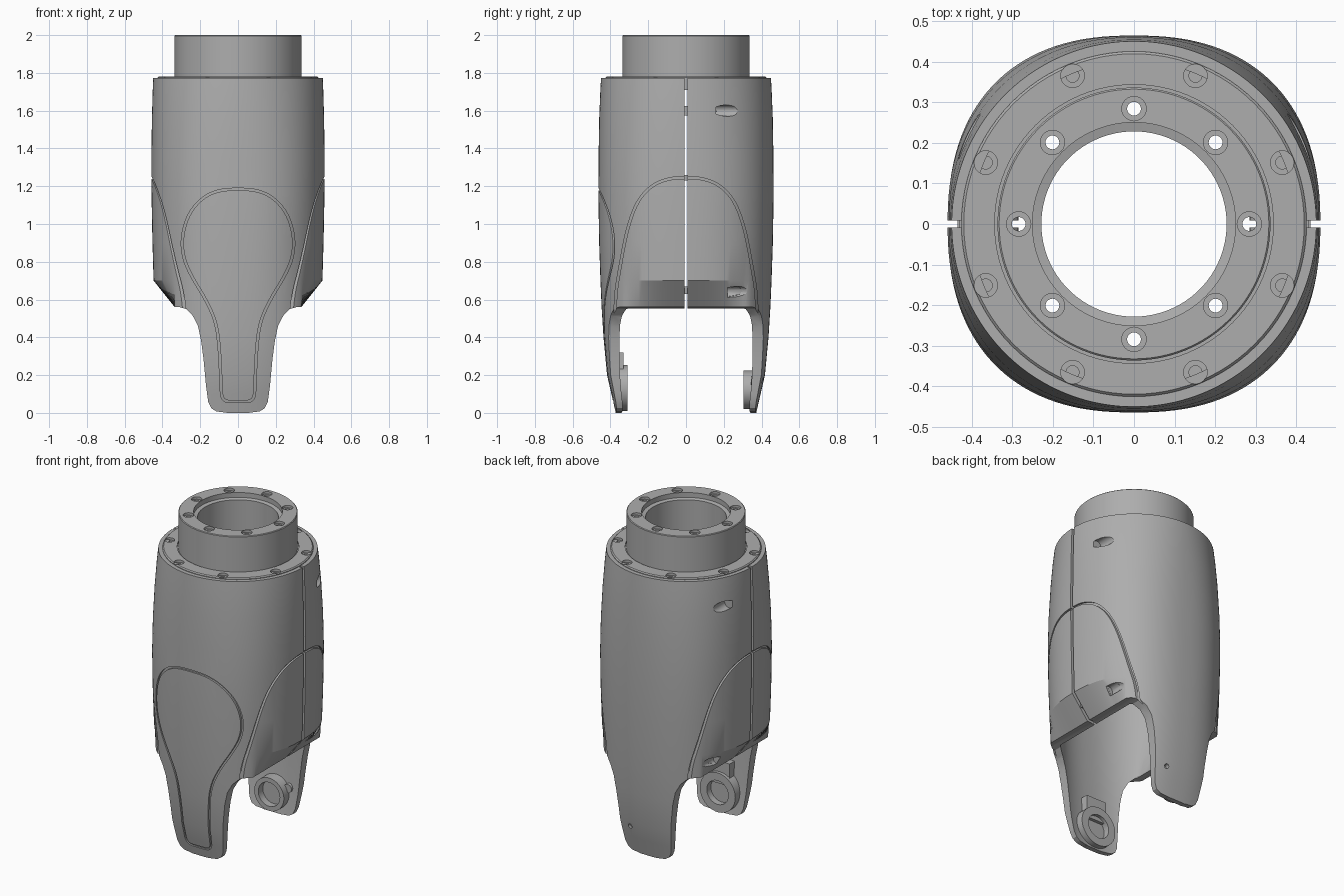
import bpy, bmesh, math
from mathutils import Vector, Matrix

if "Cube" in bpy.data.objects:
    bpy.data.objects.remove(bpy.data.objects["Cube"])

grey = bpy.data.materials.new("satin_grey")
grey.use_nodes = True
grey.diffuse_color = (0.42, 0.42, 0.42, 1)
grey.node_tree.nodes["Principled BSDF"].inputs["Base Color"].default_value = grey.diffuse_color


def make(name, bm):
    bmesh.ops.recalc_face_normals(bm, faces=bm.faces)
    mesh = bpy.data.meshes.new(name)
    bm.to_mesh(mesh)
    bm.free()
    mesh.materials.append(grey)
    ob = bpy.data.objects.new(name, mesh)
    bpy.context.collection.objects.link(ob)
    return ob


def skin_rings(bm, rings):
    """Join a closed cycle of closed rings into a hollow solid."""
    rows = [[bm.verts.new(p) for p in ring] for ring in rings]
    for i, row in enumerate(rows):
        nxt = rows[(i + 1) % len(rows)]
        for k in range(len(row)):
            j = (k + 1) % len(row)
            bm.faces.new((row[k], row[j], nxt[j], nxt[k]))


def lathe(name, profile, sides=96):
    bm = bmesh.new()
    angles = [math.tau * k / sides for k in range(sides)]
    skin_rings(bm, [[(r * math.cos(t), r * math.sin(t), z) for t in angles] for r, z in profile])
    return make(name, bm)


def add_cylinder(bm, radius, start, end, sides=32):
    start, end = Vector(start), Vector(end)
    axis = end - start
    turn = axis.to_track_quat('Z', 'Y').to_matrix().to_4x4()
    bmesh.ops.create_cone(bm, cap_ends=True, segments=sides, radius1=radius, radius2=radius,
                          depth=axis.length, matrix=Matrix.Translation((start + end) / 2) @ turn)


def cylinders(name, items):
    bm = bmesh.new()
    for item in items:
        add_cylinder(bm, *item)
    return make(name, bm)


def boxes(name, items):
    bm = bmesh.new()
    for centre, size in items:
        bmesh.ops.create_cube(bm, size=1, matrix=Matrix.Translation(centre) @ Matrix.Diagonal((*size, 1)))
    return make(name, bm)


def place(axis, depth, p):
    return (depth, p[0], p[1]) if axis == 'X' else (p[0], depth, p[1])


def prism(name, outline, axis, low, high):
    bm = bmesh.new()
    ends = [[bm.verts.new(place(axis, d, p)) for p in outline] for d in (low, high)]
    for end in ends:
        bm.faces.new(end)
    for k in range(len(outline)):
        bm.faces.new((ends[0][k - 1], ends[0][k], ends[1][k], ends[1][k - 1]))
    return make(name, bm)


def rounded(points, passes=3):
    """Corner cutting on a closed outline."""
    for _ in range(passes):
        out = []
        for k, p in enumerate(points):
            q = points[(k + 1) % len(points)]
            for f in (0.25, 0.75):
                out.append((p[0] + (q[0] - p[0]) * f, p[1] + (q[1] - p[1]) * f))
        points = out
    return points


def groove(name, outline, axis, low, high, half=0.006):
    """Thin walled tube following an outline."""
    inner, outer = [], []
    for k, p in enumerate(outline):
        a, b = Vector(outline[k - 1]), Vector(outline[(k + 1) % len(outline)])
        d = (b - a).normalized() * half
        inner.append((p[0] + d.y, p[1] - d.x))
        outer.append((p[0] - d.y, p[1] + d.x))
    bm = bmesh.new()
    skin_rings(bm, [[place(axis, d, p) for p in line]
                    for line, d in ((inner, low), (inner, high), (outer, high), (outer, low))])
    return make(name, bm)


def mirror_half(half):
    return half + [(-x, z) for x, z in reversed(half) if abs(x) > 1e-6]


def cut(ob, cutters):
    for c in cutters:
        mod = ob.modifiers.new(c.name, 'BOOLEAN')
        mod.operation, mod.solver, mod.object = 'DIFFERENCE', 'EXACT', c
    bpy.context.view_layer.update()
    mesh = bpy.data.meshes.new_from_object(ob.evaluated_get(bpy.context.evaluated_depsgraph_get()))
    ob.modifiers.clear()
    ob.data = mesh


# Housing sections: height, half width, half depth, squareness, wall
SECTIONS = [(0, .445, .372, 2.4, .03), (.1, .445, .395, 2.4, .036), (.2, .445, .418, 2.4, .046),
            (.4, .445, .437, 2.4, .052), (.56, .445, .447, 2.4, .05), (.7, .447, .453, 2.4, .05),
            (.9, .453, .46, 2.4, .05), (1.15, .458, .464, 2.38, .05), (1.35, .459, .463, 2.3, .05),
            (1.55, .456, .46, 2.18, .05), (1.7, .452, .454, 2.07, .05), (1.772, .449, .45, 2.0, .05)]


def section_ring(section, inset, sides=128):
    z, a, b, n, _ = section
    # lower flanks taper inward as a flat chamfer
    limit = 0.335 + max(0, z - .56) * 0.8 if z < .7 else 1
    ring = []
    for k in range(sides):
        c, s = math.cos(math.tau * (k + .5) / sides), math.sin(math.tau * (k + .5) / sides)
        x = math.copysign(abs(c) ** (2 / n), c) * (a - inset)
        y = math.copysign(abs(s) ** (2 / n), s) * (b - inset)
        ring.append((max(-limit + inset, min(limit - inset, x)), y, z))
    return ring


def shell(name, outside, inside):
    bm = bmesh.new()
    skin_rings(bm, [section_ring(s, outside(s)) for s in SECTIONS]
               + [section_ring(s, inside(s)) for s in reversed(SECTIONS)])
    return make(name, bm)


outer_skin = shell("outer_skin", lambda s: 0, lambda s: .012)
inner_lining = shell("inner_lining", lambda s: .011, lambda s: s[4])

# Openings that leave the two arms below the flanks
arm_edge = [(1, -.1), (1, .56), (.31, .56), (.275, .55), (.24, .515), (.212, .46), (.195, .38),
            (.182, .28), (.17, .15), (.158, .06), (.142, .025), (.115, .008), (.06, .001), (.06, -.1)]
openings = [prism("arm_cutter", [(s * x, z) for x, z in arm_edge], 'Y', -1, 1) for s in (1, -1)]
openings.append(boxes("split_cutter", [((0, 0, 1.2), (2, .018, 1.4))]))

# Slanted screw bores on the rear half, and the rear arm screw hole
bores = [(.03, (s * x, y, z), (s * x, .6, z)) for s in (1, -1)
         for x, y, z in ((.408, .16, 1.6), (.372, .22, .64))]
bores.append((.014, (.1, .3, .17), (.1, .6, .17)))
openings.append(cylinders("bore_cutter", bores))

# Panel seams
keyhole = mirror_half([(0, .06), (.085, .06), (.09, .15), (.097, .33), (.115, .48), (.17, .6), (.245, .72),
                       (.29, .82), (.298, .93), (.265, 1.05), (.19, 1.14), (.1, 1.18), (0, 1.185)])
arch = mirror_half([(0, .4), (.375, .4), (.375, .62), (.35, .77), (.315, .96), (.265, 1.11),
                    (.19, 1.2), (.1, 1.24), (0, 1.247)])
seams = [groove("front_seam_cutter", rounded(keyhole), 'Y', -.7, -.2)]
seams += [groove("side_seam_cutter", rounded(arch), 'X', *span) for span in ((.22, .7), (-.7, -.22))]

cut(outer_skin, openings + seams)
cut(inner_lining, openings)

# Mounting collar with flange and bolt circles
collar = lathe("mounting_collar", [(.228, 1.71), (.425, 1.71), (.425, 1.776), (.419, 1.782), (.343, 1.782),
                                   (.343, 1.774), (.336, 1.774), (.336, 1.996), (.332, 2), (.25, 2),
                                   (.25, 1.97), (.228, 1.965)])


def bolt_circle(name, radius, count, offset, drill, low, high):
    spots = [(radius * math.cos(math.tau * (k + offset) / count),
              radius * math.sin(math.tau * (k + offset) / count)) for k in range(count)]
    return cylinders(name, [(drill, (x, y, low), (x, y, high), 24) for x, y in spots])


drills = [bolt_circle("collar_drill", .284, 8, 0, .017, 1.5, 2.2),
          bolt_circle("collar_counterbore", .284, 8, 0, .03, 1.985, 2.2),
          bolt_circle("flange_drill", .395, 8, .5, .016, 1.74, 2.2),
          bolt_circle("flange_counterbore", .395, 8, .5, .029, 1.768, 2.2)]
cut(collar, drills)

# Bearing bosses inside the arms
rear_boss = cylinders("rear_boss", [(.102, (0, .305, .122), (0, .372, .122), 48)])
front_boss = cylinders("front_boss", [(.122, (0, -.31, .132), (0, -.372, .132), 48)])
sockets = [cylinders("socket_cutter", [(.074, (0, s * .2, z), (0, s * .35, z), 48)])
           for s, z in ((1, .122), (-1, .132))]
cut(rear_boss, sockets[:1])
cut(front_boss, sockets[1:])
front_pad = boxes("front_arm_pad", [((0, -.36, .25), (.14, .06, .14))])
screw_boss = cylinders("rear_screw_boss", [(.026, (.1, .345, .17), (.1, .385, .17))])

# Locating tabs bridging the split
tabs = boxes("split_tabs", [((s * x, 0, z), (.03, .05, h)) for s in (1, -1)
                            for x, z, h in ((.415, 1.6, .05), (.42, 1.245, .03), (.37, .65, .04))])

for c in openings + seams + drills + sockets:
    bpy.data.objects.remove(c)

for ob in (outer_skin, inner_lining, collar, rear_boss, front_boss, screw_boss):
    bpy.ops.object.select_all(action='DESELECT')
    ob.select_set(True)
    bpy.context.view_layer.objects.active = ob
    bpy.ops.object.shade_smooth_by_angle(angle=math.radians(25))
